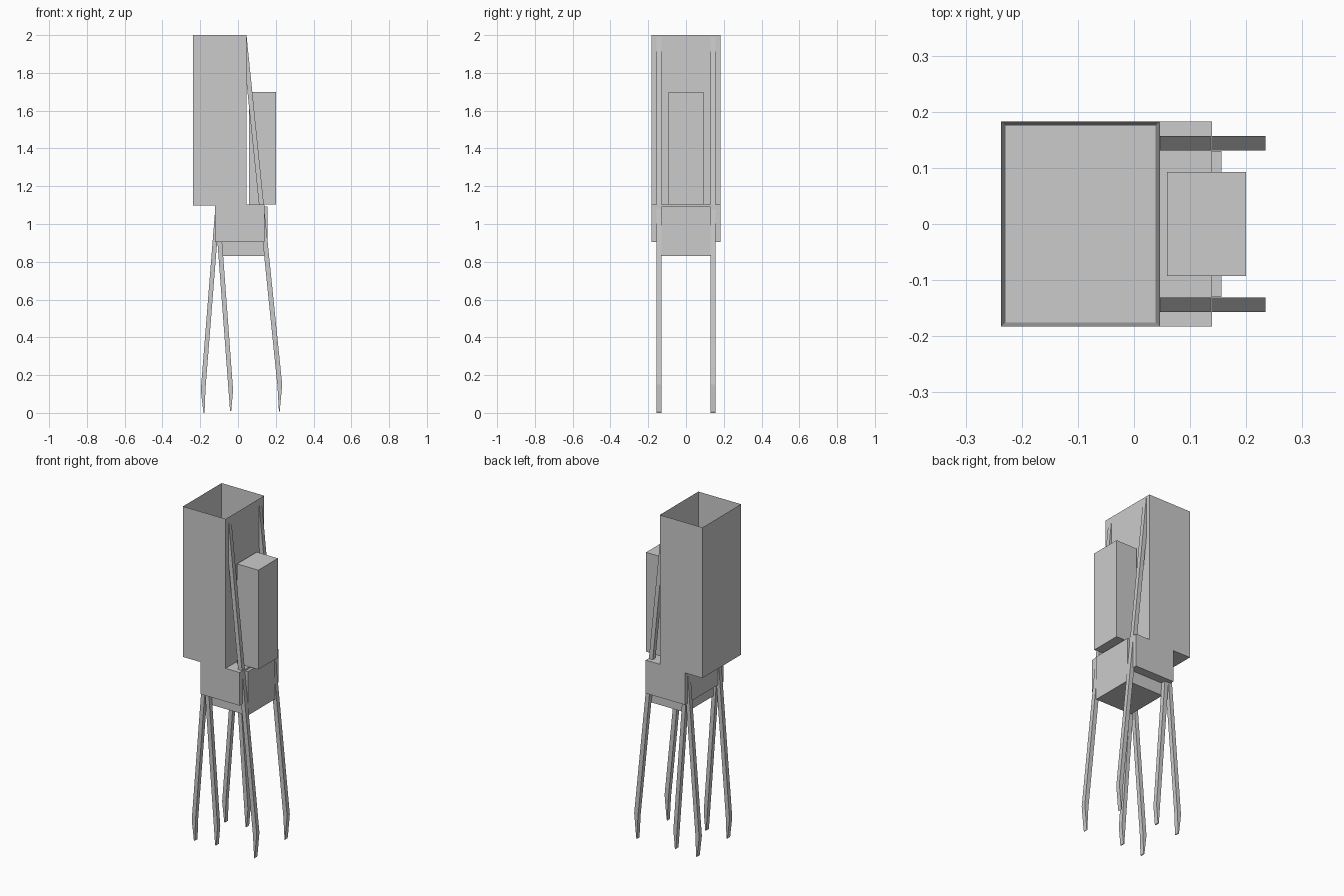
import bpy, bmesh

if "Cube" in bpy.data.objects:
    bpy.data.objects.remove(bpy.data.objects["Cube"])


def finish(name, bm):
    bmesh.ops.recalc_face_normals(bm, faces=bm.faces[:])
    mesh = bpy.data.meshes.new(name)
    bm.to_mesh(mesh)
    bm.free()
    obj = bpy.data.objects.new(name, mesh)
    bpy.context.collection.objects.link(obj)
    return obj


def prism(bm, profile, y0, y1):
    """Extrude an x/z outline from y0 to y1."""
    face = bm.faces.new([bm.verts.new((x, y0, z)) for x, z in profile])
    new = bmesh.ops.extrude_face_region(bm, geom=[face])["geom"]
    verts = [v for v in new if isinstance(v, bmesh.types.BMVert)]
    bmesh.ops.translate(bm, verts=verts, vec=(0, y1 - y0, 0))


def box(name, x0, x1, half_y, z0, z1):
    bm = bmesh.new()
    prism(bm, [(x0, z0), (x1, z0), (x1, z1), (x0, z1)], -half_y, half_y)
    return finish(name, bm)


# Tall open-topped container
bm = bmesh.new()
prism(bm, [(-0.237, 1.097), (0.046, 1.097), (0.046, 2.0), (-0.237, 2.0)],
      -0.183, 0.183)
top = [f for f in bm.faces if f.calc_center_median().z > 1.99]
bmesh.ops.inset_individual(bm, faces=top, thickness=0.011)
bmesh.ops.translate(bm, verts=top[0].verts[:], vec=(0, 0, -0.89))
finish("container", bm)

# Support body and rear pack
box("wide_base", -0.121, 0.139, 0.183, 0.905, 1.104)
box("narrow_block", -0.09, 0.156, 0.13, 0.83, 1.093)
box("rear_pack", 0.059, 0.2, 0.093, 1.104, 1.7)

# Splayed flat legs with pointed feet, one of each kind per side
legs = {
    "rear_leg": [(0.046, 1.99), (0.234, 0.15), (0.221, 0.01), (0.217, 0.0),
                 (0.209, 0.14), (0.046, 1.74)],
    "front_leg": [(-0.119, 1.1), (-0.197, 0.12), (-0.183, 0.0),
                  (-0.177, 0.0), (-0.172, 0.13), (-0.095, 1.1)],
    "middle_leg": [(-0.116, 1.0), (-0.051, 0.13), (-0.042, 0.01),
                   (-0.036, 0.01), (-0.026, 0.12), (-0.091, 1.0)],
}
for name, profile in legs.items():
    for side, label in ((-1, "near"), (1, "far")):
        bm = bmesh.new()
        prism(bm, profile, side * 0.131, side * 0.157)
        finish(f"{name}_{label}", bm)
